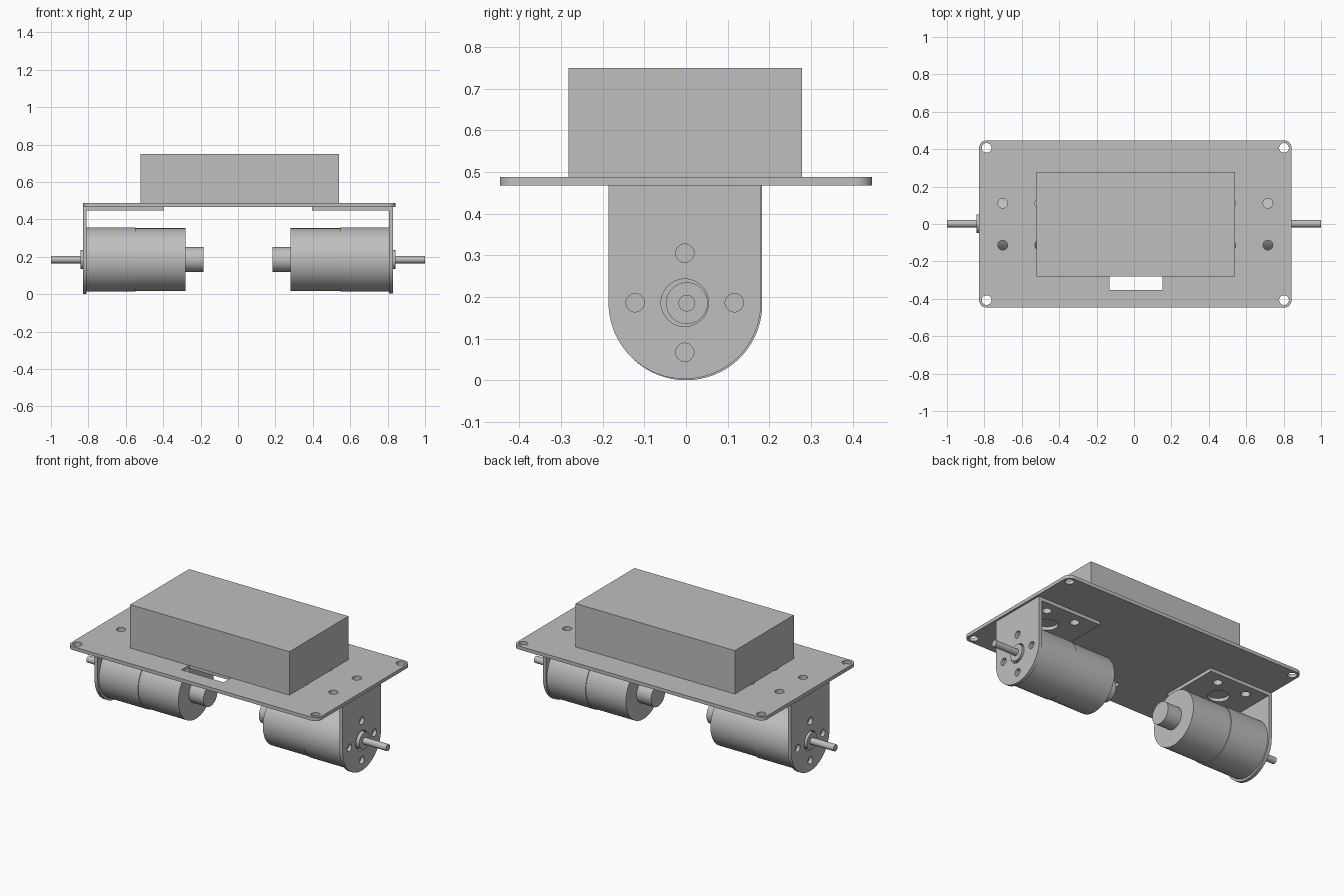
import bpy, bmesh, math

cube = bpy.data.objects.get("Cube")
if cube:
    bpy.data.objects.remove(cube, do_unlink=True)

grey = bpy.data.materials.new("plain grey")
grey.use_nodes = True
COLOUR = (0.52, 0.52, 0.52, 1)
grey.diffuse_color = COLOUR
grey.node_tree.nodes["Principled BSDF"].inputs["Base Color"].default_value = COLOUR


def arc(cx, cy, r, start, end, steps):
    """Points on an arc, angles in degrees, both ends included."""
    angles = [math.radians(start + (end - start) * i / steps) for i in range(steps + 1)]
    return [(cx + r * math.cos(a), cy + r * math.sin(a)) for a in angles]


def circle(cx, cy, r, steps=48):
    return arc(cx, cy, r, 0, 360, steps)[:-1]


def rect(x0, x1, y0, y1):
    return [(x0, y0), (x1, y0), (x1, y1), (x0, y1)]


def prism(name, outlines, lo, hi, sideways=False):
    """Extrude closed outlines along z, or along x with (y, z) outlines."""
    bm = bmesh.new()
    for pts in outlines:
        rings = []
        for w in (lo, hi):
            rings.append([bm.verts.new((w, u, v) if sideways else (u, v, w)) for u, v in pts])
        bottom, top = rings
        bm.faces.new(bottom[::-1])
        bm.faces.new(top)
        for i in range(len(pts)):
            j = (i + 1) % len(pts)
            bm.faces.new((bottom[i], bottom[j], top[j], top[i]))
    mesh = bpy.data.meshes.new(name)
    bm.to_mesh(mesh)
    bm.free()
    mesh.materials.append(grey)
    obj = bpy.data.objects.new(name, mesh)
    bpy.context.collection.objects.link(obj)
    return obj


def activate(obj):
    bpy.ops.object.select_all(action='DESELECT')
    obj.select_set(True)
    bpy.context.view_layer.objects.active = obj


def finish(obj):
    activate(obj)
    bpy.ops.object.shade_smooth_by_angle(angle=math.radians(30))


def part(name, outline, lo, hi, holes=(), sideways=False):
    """A prism with through holes."""
    obj = prism(name, [outline], lo, hi, sideways)
    if holes:
        cutter = prism("hole_cutter", holes, lo - 0.05, hi + 0.05, sideways)
        cutter.hide_render = True
        mod = obj.modifiers.new("holes", 'BOOLEAN')
        mod.operation = 'DIFFERENCE'
        mod.solver = 'EXACT'
        mod.object = cutter
        activate(obj)
        bpy.ops.object.modifier_apply(modifier=mod.name)
        bpy.data.objects.remove(cutter, do_unlink=True)
    finish(obj)
    return obj


# Shared levels
DECK_LOW, DECK_TOP, FLANGE_LOW = 0.467, 0.488, 0.446
HOLE = 0.026
AXLE_Y, AXLE_Z = 0.002, 0.185


def mount_holes(cx):
    return [circle(cx + dx, dy, HOLE) for dx in (-0.099, 0.099) for dy in (-0.113, 0.111)]


FLANGE_X = {"right": -0.603, "left": 0.617}

# Deck plate with rounded corners, corner holes, mounting holes and cable slot
X0, X1, Y, R = -0.828, 0.842, 0.447, 0.04
deck_outline = (arc(X1 - R, Y - R, R, 0, 90, 10) + arc(X0 + R, Y - R, R, 90, 180, 10)
                + arc(X0 + R, R - Y, R, 180, 270, 10) + arc(X1 - R, R - Y, R, 270, 360, 10))
deck_holes = [circle(x, y, HOLE) for x in (X0 + R, X1 - R) for y in (R - Y, Y - R)]
for cx in FLANGE_X.values():
    deck_holes += mount_holes(cx)
deck_holes.append(rect(-0.131, 0.152, -0.353, -0.275))
part("deck_plate", deck_outline, DECK_LOW, DECK_TOP, deck_holes)

# Box on the deck
part("deck_box", rect(-0.522, 0.541, -0.282, 0.279), DECK_TOP, 0.75)


def side_unit(side, sign, wall_out, cy, cz):
    """Angle bracket and geared motor on one side."""
    wall_in = wall_out - 0.021 * sign
    half = 0.183

    # Bracket wall with rounded lower end
    outline = arc(cy, cz, half, 180, 360, 48) + [(cy + half, DECK_LOW), (cy - half, DECK_LOW)]
    holes = [circle(cy, cz, 0.057)]
    holes += [circle(cy + dy, cz + dz, 0.022)
              for dy, dz in ((0.119, 0), (-0.119, 0), (0, 0.119), (0, -0.119))]
    part(side + "_bracket_wall", outline, *sorted((wall_in, wall_out)), holes, True)

    # Bracket flange under the deck
    xs = sorted((wall_in, sign * 0.395))
    cx = FLANGE_X[side]
    part(side + "_bracket_flange", rect(*xs, cy - half, cy + half), FLANGE_LOW, DECK_LOW,
         mount_holes(cx) + [circle(cx, cy, 0.06)])

    # Motor sections from the shaft inward
    sections = (("shaft", 1.0, 0.843, 0.02),
                ("shaft_boss", 0.843, abs(wall_in), 0.05),
                ("gearbox", abs(wall_in), 0.549, 0.172),
                ("motor_can", 0.549, 0.282, 0.168),
                ("motor_rear_cap", 0.282, 0.185, 0.067))
    for name, a, b, r in sections:
        part(side + "_" + name, circle(AXLE_Y, AXLE_Z, r, 64),
             *sorted((sign * a, sign * b)), sideways=True)


side_unit("right", -1, -0.83, 0.0, 0.183)
side_unit("left", 1, 0.829, -0.003, 0.186)
